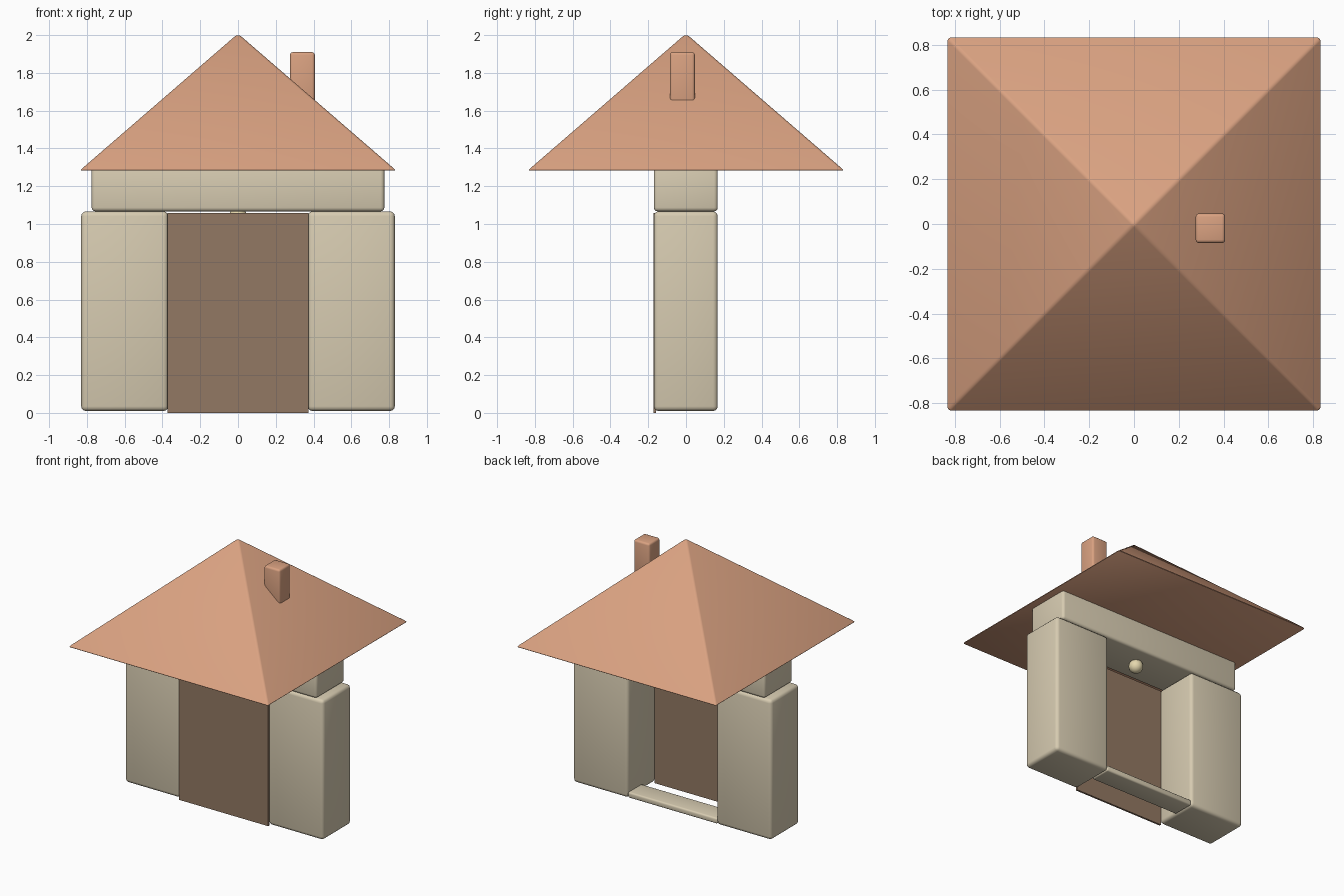
import bpy, math

if "Cube" in bpy.data.objects:
    bpy.data.objects.remove(bpy.data.objects["Cube"])


def material(name, rgb):
    m = bpy.data.materials.new(name)
    m.diffuse_color = (*rgb, 1)
    m.use_nodes = True
    m.node_tree.nodes["Principled BSDF"].inputs["Base Color"].default_value = m.diffuse_color
    return m


STONE = material("stone", (0.68, 0.60, 0.44))
TILE = material("terracotta", (0.70, 0.36, 0.22))
WOOD = material("wood", (0.29, 0.19, 0.125))
GLOW = material("lamp_glass", (0.78, 0.68, 0.42))


def finish(ob, name, mat, bevel=0.0, segments=3):
    ob.name = name
    ob.data.materials.append(mat)
    if bevel:
        b = ob.modifiers.new("soft_edges", 'BEVEL')
        b.width, b.segments = bevel, segments
        bpy.ops.object.modifier_apply(modifier=b.name)
    bpy.ops.object.shade_smooth_by_angle(angle=math.radians(35))
    return ob


def box(name, x, y, z, mat, bevel=0.0):
    """Box from (min, max) ranges on each axis."""
    ranges = (x, y, z)
    bpy.ops.mesh.primitive_cube_add(size=1, location=[(a + b) / 2 for a, b in ranges])
    ob = bpy.context.object
    ob.scale = [b - a for a, b in ranges]
    bpy.ops.object.transform_apply(location=False, rotation=False, scale=True)
    return finish(ob, name, mat, bevel)


# Side pillars
for side, x in (("left", (-0.83, -0.37)), ("right", (0.37, 0.83))):
    box(side + "_pillar", x, (-0.17, 0.168), (0.01, 1.067), STONE, 0.025)

# Lintel across the pillars
box("lintel", (-0.775, 0.775), (-0.17, 0.168), (1.067, 1.30), STONE, 0.02)

# Thin door panel at the front and the sill behind it
box("door", (-0.373, 0.373), (-0.172, -0.158), (0.0, 1.057), WOOD)
box("sill", (-0.375, 0.375), (0.0, 0.163), (0.012, 0.055), STONE, 0.012)

# Lamp under the lintel
bpy.ops.mesh.primitive_uv_sphere_add(segments=24, ring_count=12, radius=0.05,
                                     location=(0, 0.02, 1.035))
finish(bpy.context.object, "lamp", GLOW)

# Four-sided roof
bpy.ops.mesh.primitive_cone_add(vertices=4, radius1=0.838 * math.sqrt(2), radius2=0,
                                depth=0.725, location=(0, 0, 1.283 + 0.3625),
                                rotation=(0, 0, math.radians(45)))
bpy.ops.object.transform_apply(location=False, rotation=True, scale=False)
finish(bpy.context.object, "roof", TILE, 0.012)

# Chimney rising out of the right slope
box("chimney", (0.275, 0.407), (-0.085, 0.047), (1.60, 1.91), TILE, 0.015)
